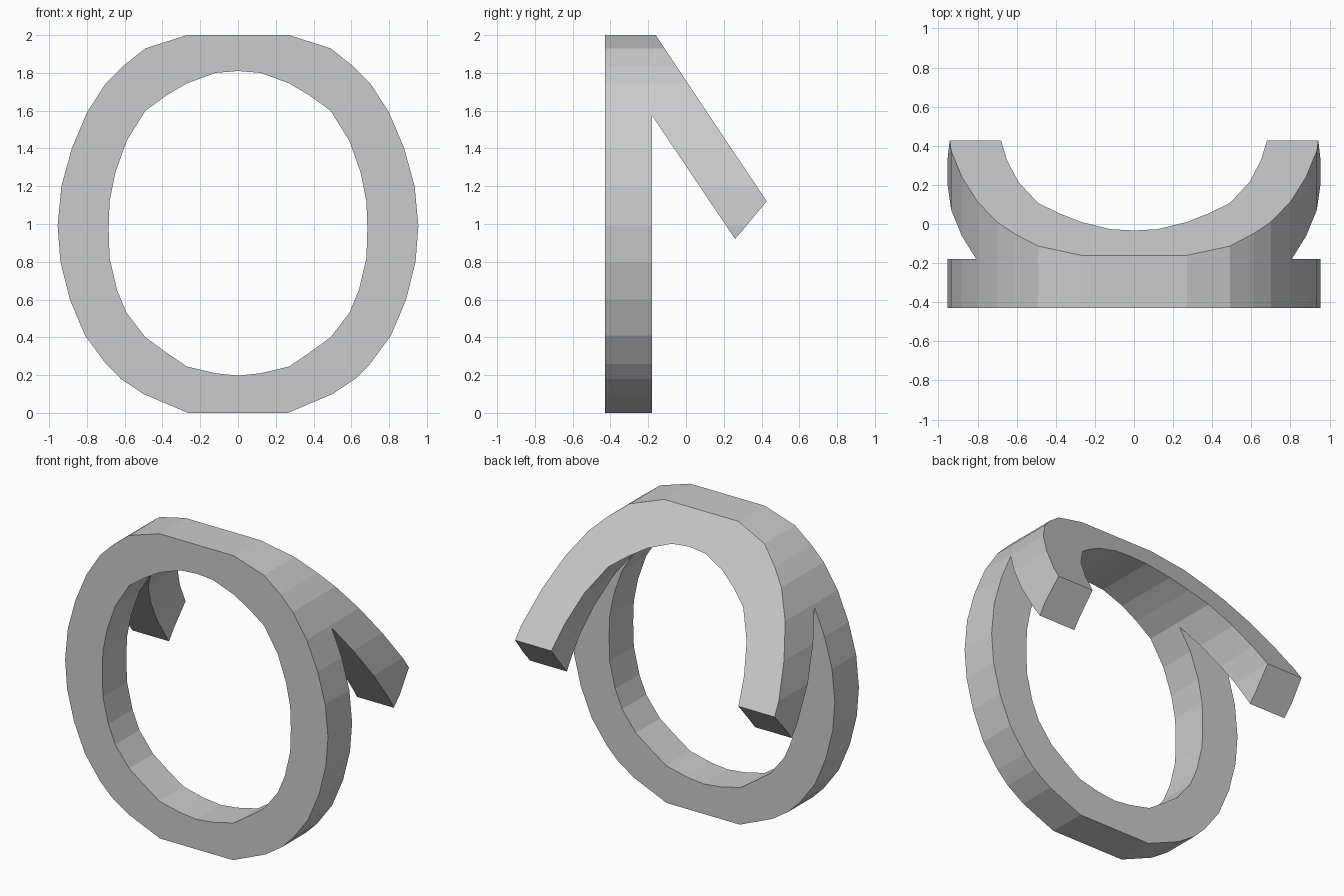
import bpy
import bmesh

cube = bpy.data.objects.get("Cube")
if cube:
    bpy.data.objects.remove(cube, do_unlink=True)

# Half outlines (x, z) of the oval, from top to bottom
OUTER = [(.27, 2), (.49, 1.93), (.61, 1.835), (.7, 1.745), (.8, 1.59), (.88, 1.4),
         (.935, 1.2), (.955, .99), (.94, .8), (.89, .6), (.81, .41), (.7, .26),
         (.62, .18), (.5, .1), (.265, 0)]
INNER = [(0, 1.81), (.12, 1.8), (.27, 1.745), (.38, 1.68), (.49, 1.6), (.59, 1.44),
         (.65, 1.27), (.68, 1.12), (.685, .98), (.68, .82), (.64, .65), (.59, .53),
         (.49, .4), (.38, .32), (.27, .245), (.12, .21), (0, .197)]
# Side outline (y, z): upright hoop with an arm sloping down behind it
SIDE = [(-.43, -.1), (-.18, -.1), (-.18, 1.575), (.26, .92), (.427, 1.12),
        (-.16, 2), (-.227, 2.1), (-.43, 2.1)]


def mirrored(half):
    """Close a half outline with its mirror image."""
    return half + [(-x, z) for x, z in reversed(half) if x > 0]


def prism(name, outline, axis, reach):
    """Extrude an outline from -reach to +reach along x or y."""
    bm = bmesh.new()
    place = (lambda u, v: (-reach, u, v)) if axis == 0 else (lambda u, v: (u, -reach, v))
    face = bm.faces.new([bm.verts.new(place(u, v)) for u, v in outline])
    grown = bmesh.ops.extrude_face_region(bm, geom=[face])["geom"]
    shift = [0, 0, 0]
    shift[axis] = 2 * reach
    bmesh.ops.translate(bm, vec=shift, verts=[g for g in grown if isinstance(g, bmesh.types.BMVert)])
    bmesh.ops.recalc_face_normals(bm, faces=bm.faces)
    mesh = bpy.data.meshes.new(name)
    bm.to_mesh(mesh)
    bm.free()
    obj = bpy.data.objects.new(name, mesh)
    bpy.context.collection.objects.link(obj)
    return obj


def cut(target, cutter, operation):
    """Apply a boolean and discard the cutter."""
    mod = target.modifiers.new(operation.title(), 'BOOLEAN')
    mod.operation, mod.solver, mod.object = operation, 'EXACT', cutter
    bpy.context.view_layer.objects.active = target
    bpy.ops.object.modifier_apply(modifier=mod.name)
    bpy.data.objects.remove(cutter, do_unlink=True)


# Oval tube, trimmed by the side outline into a hoop and a sloping arm
hoop = prism("hoop_with_sloping_arm", mirrored(OUTER), 1, .6)
cut(hoop, prism("oval_opening", mirrored(INNER), 1, .9), 'DIFFERENCE')
cut(hoop, prism("side_outline", SIDE, 0, 1.2), 'INTERSECT')

# Plain grey finish
grey = bpy.data.materials.new("light_grey")
grey.use_nodes = True
colour = (.6, .6, .6, 1)
grey.diffuse_color = colour
grey.node_tree.nodes["Principled BSDF"].inputs["Base Color"].default_value = colour
hoop.data.materials.clear()
hoop.data.materials.append(grey)
